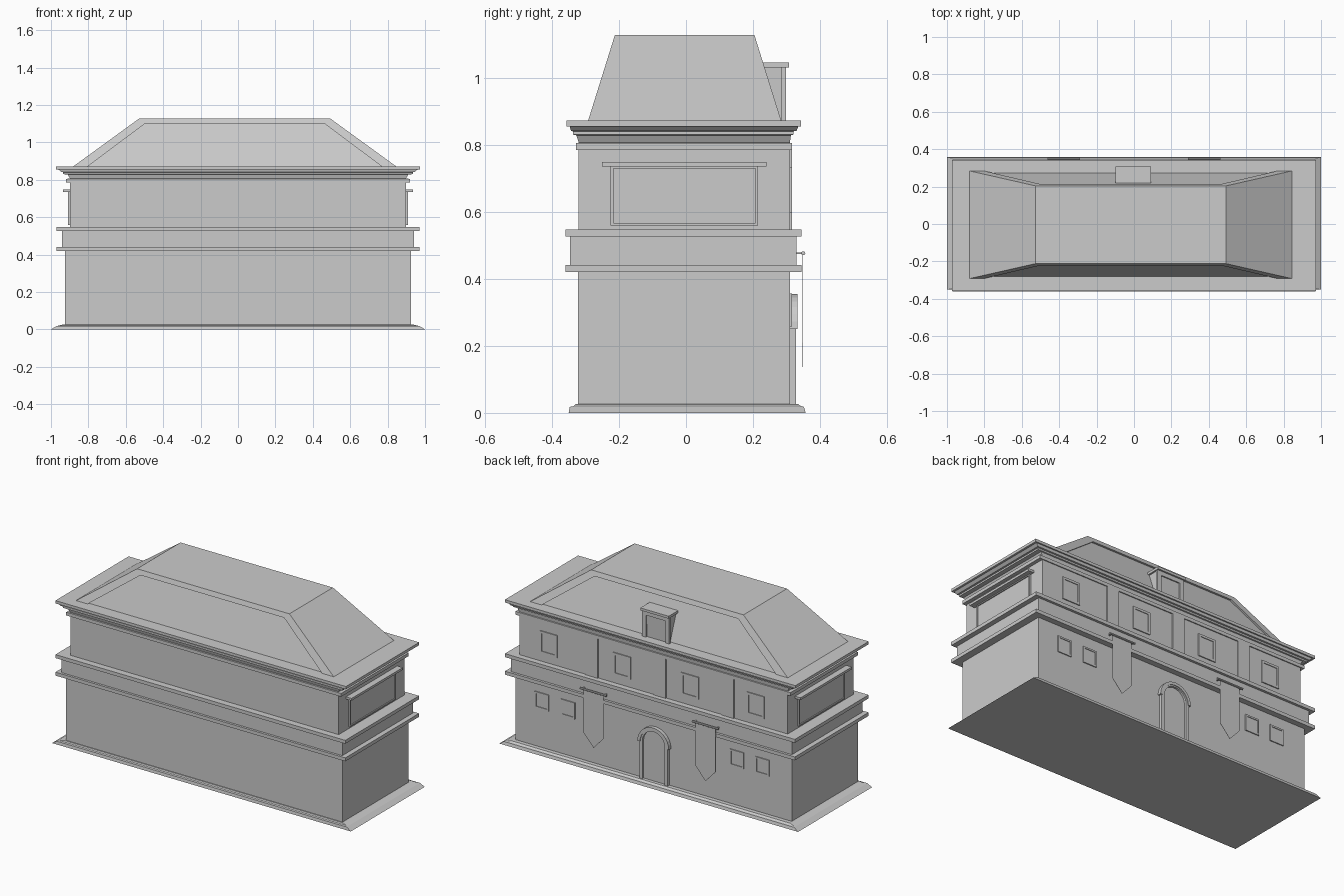
import bpy, bmesh, math
from mathutils import Vector

if "Cube" in bpy.data.objects:
    bpy.data.objects.remove(bpy.data.objects["Cube"])


def make(name, verts, faces):
    me = bpy.data.meshes.new(name)
    me.from_pydata(verts, [], faces)
    bm = bmesh.new()
    bm.from_mesh(me)
    bmesh.ops.recalc_face_normals(bm, faces=bm.faces)
    bm.to_mesh(me)
    bm.free()
    ob = bpy.data.objects.new(name, me)
    bpy.context.collection.objects.link(ob)
    return ob


def loft(name, rings):
    """Stack of rectangles (z, x0, x1, y0, y1), capped at both ends."""
    v, f = [], []
    for z, x0, x1, y0, y1 in rings:
        v += [(x0, y0, z), (x1, y0, z), (x1, y1, z), (x0, y1, z)]
    for k in range(len(rings) - 1):
        a = 4 * k
        for i in range(4):
            j = (i + 1) % 4
            f.append((a + i, a + j, a + 4 + j, a + 4 + i))
    n = len(v)
    return make(name, v, f + [(3, 2, 1, 0), (n - 4, n - 3, n - 2, n - 1)])


def box(name, x0, x1, y0, y1, z0, z1):
    return loft(name, [(z0, x0, x1, y0, y1), (z1, x0, x1, y0, y1)])


def plate(name, outline, y0, y1):
    """Extrude an x-z outline along y."""
    n = len(outline)
    v = [(x, y, z) for y in (y0, y1) for x, z in outline]
    f = [tuple(range(n)), tuple(range(n, 2 * n))]
    f += [(i, (i + 1) % n, n + (i + 1) % n, n + i) for i in range(n)]
    return make(name, v, f)


def frame(name, outer, inner, y0, y1, closed=True):
    """Extruded border between two matching x-z outlines."""
    n = len(outer)
    v = [(x, y, z) for y in (y0, y1) for o in (outer, inner) for x, z in o]
    f = []
    for i in range(n if closed else n - 1):
        j = (i + 1) % n
        f += [(i, j, n + j, n + i), (2*n + i, 2*n + j, 3*n + j, 3*n + i),
              (i, j, 2*n + j, 2*n + i), (n + i, n + j, 3*n + j, 3*n + i)]
    if not closed:
        f += [(k, n + k, 3*n + k, 2*n + k) for k in (0, n - 1)]
    return make(name, v, f)


def rect(cx, cz, w, h):
    return [(cx - w/2, cz - h/2), (cx + w/2, cz - h/2), (cx + w/2, cz + h/2), (cx - w/2, cz + h/2)]


def tiers(name, rows):
    return loft(name, [(z, -hx, hx, y0, y1) for z, hx, y0, y1 in rows])


# Storeys, ledges and cornice
tiers("plinth", [(0, 1, -.35, .357), (.018, .97, -.347, .352), (.02, .96, -.335, .343), (.026, .935, -.33, .335)])
tiers("lower_wall", [(.02, .925, -.322, .31), (.425, .925, -.322, .31)])
tiers("lower_ledge", [(.42, .97, -.36, .345), (.441, .97, -.36, .345)])
tiers("middle_band", [(.44, .94, -.346, .33), (.527, .94, -.346, .33)])
tiers("upper_ledge", [(.526, .97, -.36, .345), (.547, .97, -.36, .345)])
tiers("upper_wall", [(.545, .898, -.32, .31), (.79, .898, -.32, .31)])
tiers("cornice", [(.785, .92, -.328, .316), (.805, .92, -.328, .316), (.806, .898, -.32, .31),
                  (.828, .91, -.327, .313), (.83, .935, -.337, .32), (.84, .935, -.337, .32),
                  (.841, .945, -.343, .33), (.855, .96, -.347, .335)])
tiers("eaves_slab", [(.855, .972, -.357, .343), (.872, .972, -.357, .343)])

# Hipped roof with recessed front and back slopes
ZB, ZT, CX = .872, 1.128, -.0175


def slope(x, z, side, inset=0.0):
    t = (z - ZB) / (ZT - ZB)
    return (CX + x, side * (.288 - .08 * t - inset) - .004, z)


verts, faces = [], []
for side in (-1, 1):
    outer = [(-.8625, ZB), (-.51, ZT), (.51, ZT), (.8625, ZB)]
    inner = [(-.785, ZB), (-.48, 1.10), (.48, 1.10), (.785, ZB)]
    verts += [slope(x, z, side) for x, z in outer + inner]
    verts += [slope(x, z, side, .012) for x, z in inner]
    o = 0 if side < 0 else 12
    for i in range(3):
        faces += [tuple(o + k for k in (i, i + 1, i + 5, i + 4)),
                  tuple(o + k for k in (i + 4, i + 5, i + 9, i + 8))]
    faces.append(tuple(o + k for k in (8, 9, 10, 11)))
faces += [(1, 2, 14, 13), (0, 1, 13, 12), (2, 3, 15, 14),
          (0, 4, 8, 11, 7, 3, 15, 19, 23, 20, 16, 12)]
make("roof", verts, faces)

# Dormer on the back slope
loft("dormer_body", [(.87, -.085, .075, .22, .287), (1.03, -.09, .08, .19, .292)])
frame("dormer_frame", [(-.095, .872), (-.095, 1.03), (.085, 1.03), (.085, .872)],
      [(-.07, .872), (-.07, 1.005), (.06, 1.005), (.06, .872)], .285, .298, False)
box("dormer_cap", -.1, .09, .19, .308, 1.03, 1.045)


# Back windows
def window(name, cx, cz, w, h, b):
    frame(name + "_frame", rect(cx, cz, w, h), rect(cx, cz, w - 2*b, h - 2*b), .305, .316)
    plate(name + "_pane", rect(cx, cz, w - 2*b, h - 2*b), .305, .312)


for i, x in enumerate((-.73, -.56, .57, .745)):
    window(f"lower_window_{i}", x, .307, .093, .098, .01)
for i, x in enumerate((-.685, -.245, .21, .70)):
    window(f"upper_window_{i}", x, .664, .117, .135, .014)

# Pilasters between the upper windows
for i, x in enumerate((-.50, -.045, .41)):
    box(f"pilaster_{i}", x - .04, x + .04, .305, .316, .546, .787)


# Arched door with stepped surround
def arch(r, spring, z0=.024, cx=-.012, n=14):
    pts = [(cx + r * math.cos(math.pi * k / n), spring + r * math.sin(math.pi * k / n)) for k in range(n + 1)]
    return [(cx + r, z0)] + pts + [(cx - r, z0)]


frame("door_surround", arch(.095, .255), arch(.075, .255), .305, .328, False)
frame("door_hood", arch(.105, .25, .25), arch(.088, .25, .25), .305, .332, False)
plate("door", arch(.076, .255), .305, .315)

# Hanging banners on rods
for side, x in (("left", -.375), ("right", .375)):
    plate(f"banner_{side}", [(x - .067, .475), (x - .067, .21), (x, .137), (x + .067, .21), (x + .067, .475)],
          .3465, .348)
    bpy.ops.mesh.primitive_cylinder_add(vertices=10, radius=.006, depth=.175,
                                        location=(x, .35, .476), rotation=(0, math.pi / 2, 0))
    bpy.context.object.name = f"banner_rod_{side}"
    for d in (-.075, .075):
        box(f"rod_bracket_{side}", x + d - .004, x + d + .004, .328, .35, .474, .478)

# Framed end panels with lintels
for side, s in (("left", -1), ("right", 1)):
    f = frame(f"end_frame_{side}", rect(-.005, .648, .44, .178), rect(-.005, .648, .424, .162), .89, .908)
    p = plate(f"end_panel_{side}", rect(-.005, .648, .426, .164), .89, .902)
    l = plate(f"end_lintel_{side}", rect(-.005, .742, .49, .014), .89, .935)
    for ob in (f, p, l):
        for v in ob.data.vertices:
            v.co = Vector((s * v.co.y, v.co.x, v.co.z))
        if s > 0:
            ob.data.flip_normals()
